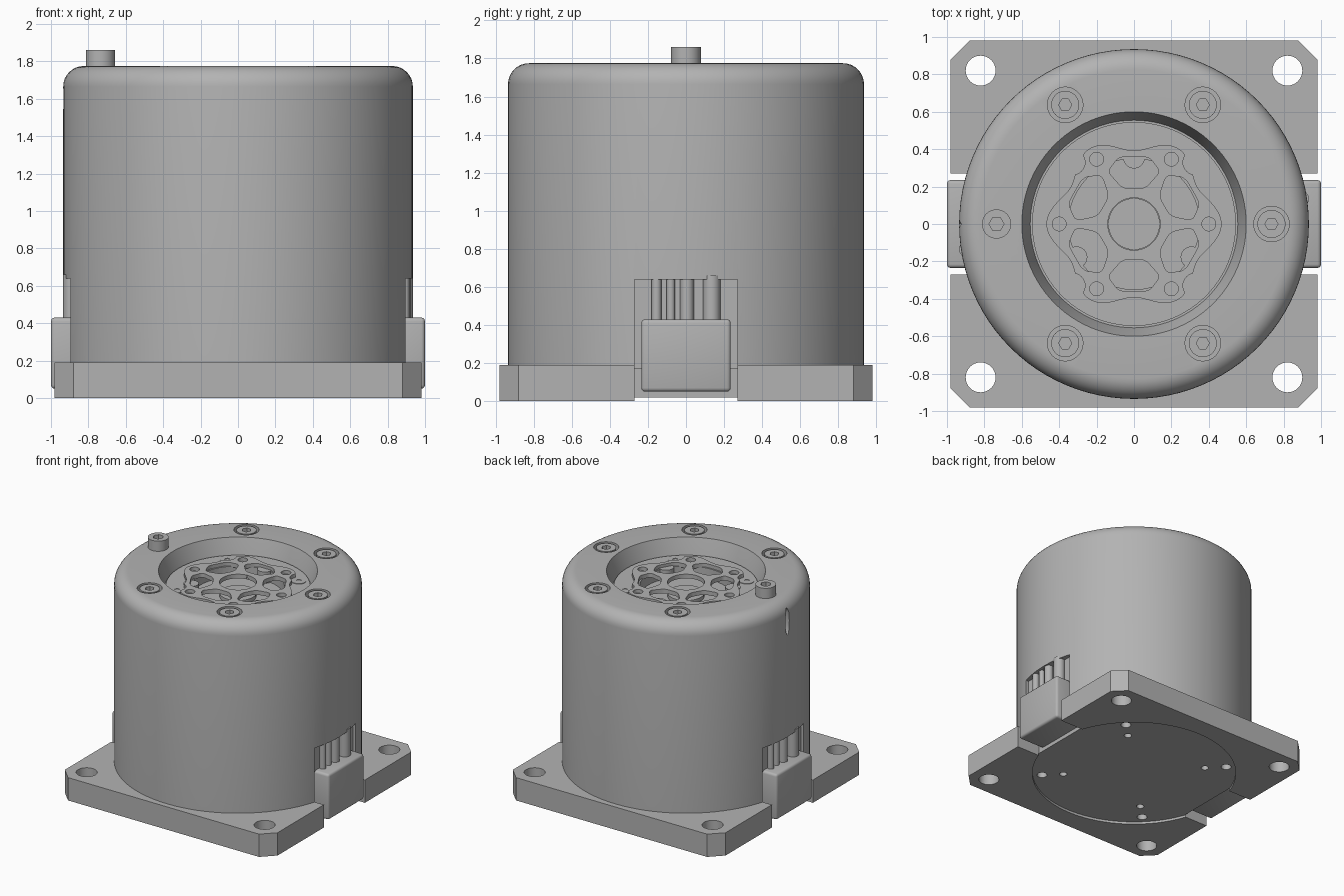
import bpy, bmesh
from math import sin, cos, pi, radians
from mathutils import Matrix, Vector

cube = bpy.data.objects.get("Cube")
if cube:
    bpy.data.objects.remove(cube)

grey = bpy.data.materials.new("satin grey")
grey.use_nodes = True
colour = (0.45, 0.45, 0.45, 1)
grey.diffuse_color = colour
grey.node_tree.nodes["Principled BSDF"].inputs["Base Color"].default_value = colour


def finish(name, bm):
    bmesh.ops.recalc_face_normals(bm, faces=bm.faces)
    mesh = bpy.data.meshes.new(name)
    bm.to_mesh(mesh)
    bm.free()
    mesh.materials.append(grey)
    ob = bpy.data.objects.new(name, mesh)
    bpy.context.collection.objects.link(ob)
    return ob


def activate(ob):
    bpy.ops.object.select_all(action='DESELECT')
    ob.select_set(True)
    bpy.context.view_layer.objects.active = ob


def smooth(ob):
    activate(ob)
    bpy.ops.object.shade_smooth_by_angle(angle=radians(35))
    return ob


def prism(name, outline, z0, z1):
    """Extrude a flat outline from z0 to z1."""
    bm = bmesh.new()
    face = bm.faces.new([bm.verts.new((x, y, z0)) for x, y in outline])
    top = bmesh.ops.extrude_face_region(bm, geom=[face])["geom"]
    verts = [v for v in top if isinstance(v, bmesh.types.BMVert)]
    bmesh.ops.translate(bm, vec=(0, 0, z1 - z0), verts=verts)
    return finish(name, bm)


def circle(x, y, r, n=32):
    return [(x + r * cos(2 * pi * i / n), y + r * sin(2 * pi * i / n)) for i in range(n)]


def cyl(name, x, y, r, z0, z1, n=32):
    return prism(name, circle(x, y, r, n), z0, z1)


def box(name, x0, x1, y, z0, z1, bevel=0):
    bm = bmesh.new()
    bmesh.ops.create_cube(bm, size=1)
    bmesh.ops.scale(bm, vec=(x1 - x0, 2 * y, z1 - z0), verts=bm.verts)
    bmesh.ops.translate(bm, vec=((x0 + x1) / 2, 0, (z0 + z1) / 2), verts=bm.verts)
    if bevel:
        bmesh.ops.bevel(bm, geom=bm.edges[:], offset=bevel, segments=3, profile=0.5, affect='EDGES')
    return finish(name, bm)


def cut(ob, cutters):
    """Subtract each cutter from the part, then drop it."""
    for c in cutters:
        activate(ob)
        mod = ob.modifiers.new("cut", 'BOOLEAN')
        mod.operation, mod.solver, mod.object = 'DIFFERENCE', 'EXACT', c
        bpy.ops.object.modifier_apply(modifier=mod.name)
        bpy.data.objects.remove(c)
    return ob


def lathe(name, profile, n=96):
    bm = bmesh.new()
    verts = [bm.verts.new((r, 0, z)) for r, z in profile]
    edges = [bm.edges.new(pair) for pair in zip(verts, verts[1:])]
    bmesh.ops.spin(bm, geom=verts + edges, cent=(0, 0, 0), axis=(0, 0, 1), angle=2 * pi, steps=n)
    bmesh.ops.remove_doubles(bm, verts=bm.verts, dist=0.0005)
    return finish(name, bm)


def screw(name, x, y, r, z0, z1, hexr, depth):
    ob = cyl(name, x, y, r, z0, z1)
    return smooth(cut(ob, [cyl("socket", x, y, hexr, z1 - depth, z1 + 0.1, 6)]))


corners = [(sx, sy) for sx in (-1, 1) for sy in (-1, 1)]

# Base plate: chamfered square with corner holes, side notches and underside recess
E, C = 0.98, 0.1
plate = prism("base_plate", [(E, C - E), (E, E - C), (E - C, E), (C - E, E),
                             (-E, E - C), (-E, C - E), (C - E, -E), (E - C, -E)], 0, 0.19)
tools = [cyl("recess", 0, 0, 0.81, -0.1, 0.02, 96)]
tools += [box("notch", min(s * 0.76, s * 1.2), max(s * 0.76, s * 1.2), 0.27, -0.2, 0.3) for s in (-1, 1)]
for sx, sy in corners:
    tools += [cyl("mount_hole", sx * 0.82, sy * 0.82, 0.08, -0.1, 0.3),
              cyl("pin_hole", sx * 0.4, sy * 0.4, 0.03, -0.1, 0.12, 20),
              cyl("screw_hole", sx * 0.52, sy * 0.52, 0.04, -0.1, 0.12, 20)]
smooth(cut(plate, tools))

# Drum housing with a rounded shoulder and a dished top
R, TOP, FIL, FLOOR = 0.935, 1.775, 0.11, 1.65
shoulder = [(R - FIL + FIL * cos(a * pi / 16), TOP - FIL + FIL * sin(a * pi / 16)) for a in range(9)]
housing = lathe("drum_housing", [(0, 0.17), (R, 0.17)] + shoulder +
                [(0.6, TOP), (0.56, FLOOR), (0.555, FLOOR - 0.02), (0.545, FLOOR - 0.02),
                 (0.545, FLOOR), (0, FLOOR)])
bolts = [(sx * 0.368, sy * 0.637) for sx, sy in corners] + [(0.735, 0)]
tools = [cyl("counterbore", x, y, 0.095, TOP - 0.05, TOP + 0.1) for x, y in bolts]
tools += [box("cable_window", min(s * 0.87, s * 1.2), max(s * 0.87, s * 1.2), 0.27, 0, 0.64) for s in (-1, 1)]
tools.append(cyl("rotor_well", 0, 0, 0.35, FLOOR - 0.09, FLOOR + 0.01, 48))
# Small upright slot high on the right side
slot = prism("slot", circle(0, 0, 0.025, 16), 0, 0.2)
slot.data.transform(Matrix.Translation((-0.89, 0, 1.6)) @ Matrix.Rotation(-pi / 2, 4, 'Y')
                    @ Matrix.Diagonal((4.5, 1, 1, 1)))
tools.append(slot)
smooth(cut(housing, tools))

# Lobed output hub with a bore, spoke pockets and bolt holes
wave = []
for i in range(144):
    a = 2 * pi * i / 144
    r = 0.43 + 0.038 * cos(6 * a)
    wave.append((r * cos(a), r * sin(a)))
hub = prism("output_hub", wave, FLOOR - 0.005, FLOOR + 0.03)
hub.data.transform(Matrix.Identity(4))
tools = [cyl("bore", 0, 0, 0.14, 1.5, 1.8, 48)]
tools += [cyl("relief", sx * 0.33, sy * 0.33, 0.068, 1.5, 1.8) for sx, sy in corners]
pocket = [(0.19, -0.06), (0.19, 0.06), (0.28, 0.14), (0.36, 0.08), (0.36, -0.08), (0.28, -0.14)]


def rounded(points, t=0.3):
    """Soften the corners of an outline."""
    for _ in range(2):
        pts = [Vector(p) for p in points]
        points = []
        for p, q in zip(pts, pts[1:] + pts[:1]):
            points += [p.lerp(q, t / 2), p.lerp(q, 1 - t / 2)]
    return points


for k in range(6):
    a, b = k * pi / 3, k * pi / 3 + pi / 6
    tools.append(cyl("lobe_hole", 0.4 * cos(a), 0.4 * sin(a), 0.037, 1.5, 1.8, 24))
    tools.append(prism("pocket", [(x * cos(b) - y * sin(b), x * sin(b) + y * cos(b))
                                  for x, y in rounded(pocket)], 1.5, 1.8))
smooth(cut(hub, tools))

# Studs standing in three of the pockets, and a low boss in the bore
for a in (90, 210, 330):
    smooth(cyl("pocket_stud", 0.355 * cos(radians(a)), 0.355 * sin(radians(a)), 0.058, 1.55, FLOOR + 0.005))
smooth(cyl("bore_floor", 0, 0, 0.138, 1.55, FLOOR - 0.06, 48))

# Screws: flush rim bolts, one raised bolt and four small hub screws
for x, y in bolts:
    screw("rim_bolt", x, y, 0.075, TOP - 0.06, TOP - 0.003, 0.035, 0.04)
screw("raised_bolt", -0.735, 0, 0.078, TOP - 0.02, 1.86, 0.04, 0.05)
for sx, sy in corners:
    screw("hub_screw", sx * 0.33, sy * 0.33, 0.055, FLOOR - 0.02, FLOOR + 0.004, 0.022, 0.015)

# Cable connector with four leads on each side, one side turned half way round
for side, turn in (("left", 0), ("right", pi)):
    spin = Matrix.Rotation(turn, 4, 'Z')
    parts = [box(side + "_connector", 0.75, 1.0, 0.235, 0.05, 0.43, 0.02)]
    for y, r in ((-0.155, 0.026), (-0.08, 0.022), (0.005, 0.036), (0.135, 0.045)):
        parts.append(cyl(side + "_lead", 0.89, y, r, 0.4, 0.66, 24))
    for ob in parts:
        ob.data.transform(spin)
        smooth(ob)
